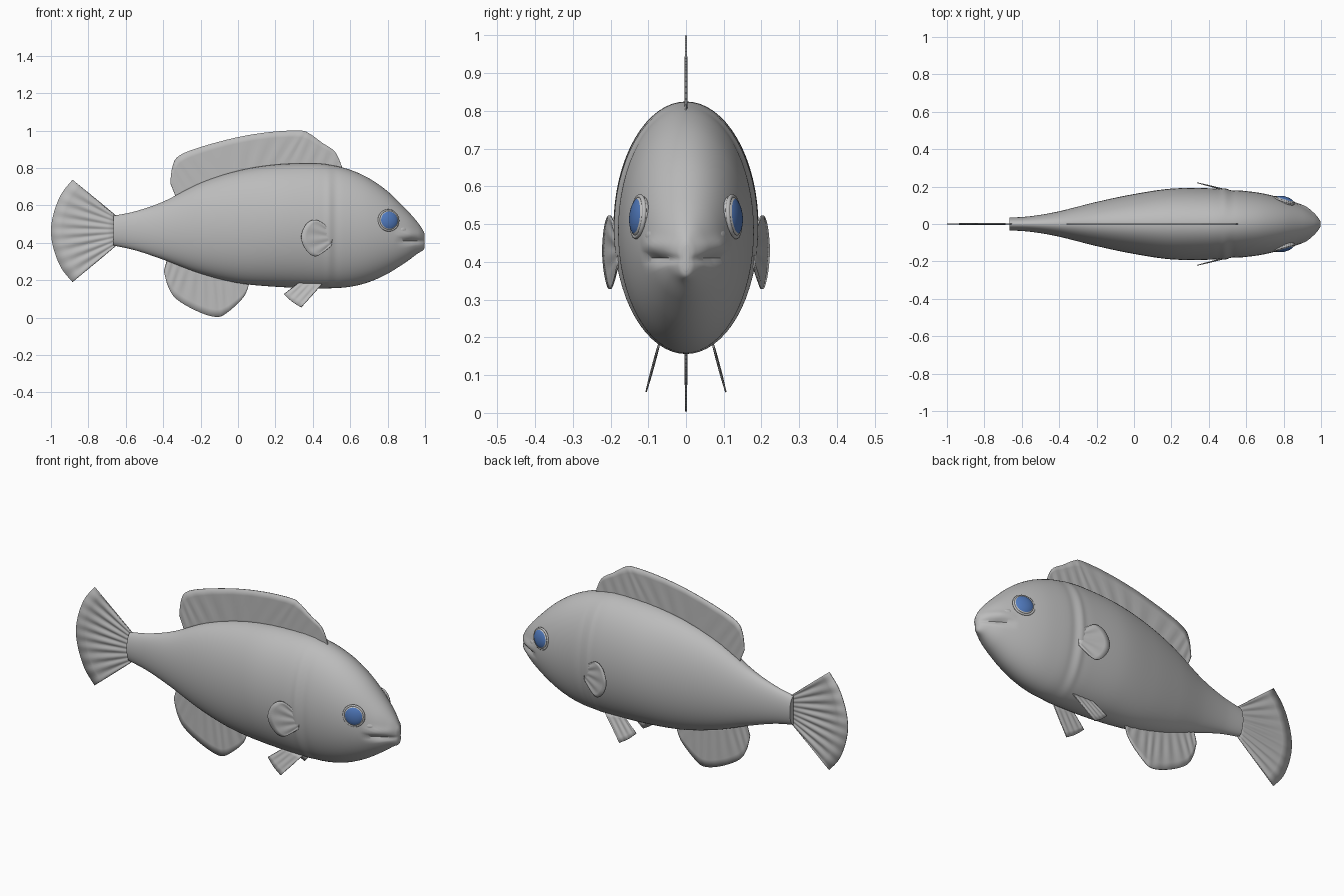
import bpy, bmesh, math
from mathutils import Vector, Matrix

cube = bpy.data.objects.get("Cube")
if cube:
    bpy.data.objects.remove(cube, do_unlink=True)


def material(name, rgb):
    mat = bpy.data.materials.new(name)
    mat.use_nodes = True
    mat.diffuse_color = (*rgb, 1)
    mat.node_tree.nodes["Principled BSDF"].inputs["Base Color"].default_value = (*rgb, 1)
    return mat


SKIN = material("grey skin", (0.5, 0.5, 0.5))
EYE_GREY = material("pale eye grey", (0.55, 0.55, 0.55))
IRIS = material("iris blue", (0.08, 0.19, 0.5))


def finish(bm, name, mats, angle=50):
    bmesh.ops.recalc_face_normals(bm, faces=bm.faces)
    mesh = bpy.data.meshes.new(name)
    bm.to_mesh(mesh)
    bm.free()
    for mat in mats:
        mesh.materials.append(mat)
    obj = bpy.data.objects.new(name, mesh)
    bpy.context.collection.objects.link(obj)
    bpy.ops.object.select_all(action='DESELECT')
    obj.select_set(True)
    bpy.context.view_layer.objects.active = obj
    bpy.ops.object.shade_smooth_by_angle(angle=math.radians(angle))
    return obj


def bump(value, centre, width):
    return math.exp(-((value - centre) / width) ** 2)


def spline(points, t):
    """Smooth point at t (0 to 1) along a list of points."""
    s = min(max(t, 0), 1) * (len(points) - 1)
    i = min(int(s), len(points) - 2)
    f = s - i
    p = [Vector(points[min(max(i + k, 0), len(points) - 1)]) for k in (-1, 0, 1, 2)]
    return (p[1] + (p[2] - p[0]) * (f / 2)
            + (p[0] * 2 - p[1] * 5 + p[2] * 4 - p[3]) * (f * f / 2)
            + (p[1] * 3 - p[0] - p[2] * 3 + p[3]) * (f ** 3 / 2))


# Body stations from tail to snout: x, belly, back, half width
STATIONS = [(-.665, .385, .545, .034), (-.55, .36, .568, .042), (-.4, .31, .62, .068),
            (-.2, .235, .72, .118), (0, .185, .785, .16), (.2, .165, .818, .189),
            (.4, .157, .825, .191), (.5, .157, .815, .184), (.6, .165, .79, .176),
            (.7, .19, .745, .161), (.8, .235, .675, .134), (.9, .298, .578, .095),
            (.96, .342, .51, .056), (.99, .36, .465, .026), (.998, .375, .445, .01)]
RINGS, SIDES = 150, 64

bm = bmesh.new()
rings = []
for i in range(RINGS + 1):
    x, low, high, half = spline(STATIONS, i / RINGS)
    # Raised edge of the gill cover
    half *= 1 + .03 * bump(x, .485, .02) - .015 * bump(x, .525, .02)
    mid, tall = (low + high) / 2, (high - low) / 2
    ring = []
    for j in range(SIDES):
        a = math.tau * j / SIDES
        y, z = half * math.cos(a), mid + tall * math.sin(a)
        # Mouth crease with a lip above it, fading out along the cheek
        snout = max(0, min(1, (x - .84) / .08))
        lip = .12 * bump(z, .445, .018) - .22 * bump(z, .408, .011)
        ring.append(bm.verts.new((x, y * (1 + lip * snout), z)))
    rings.append(ring)
for a, b in zip(rings, rings[1:]):
    for j in range(SIDES):
        k = (j + 1) % SIDES
        bm.faces.new((a[j], a[k], b[k], b[j]))
bm.faces.new(rings[0])
bm.faces.new(rings[-1])
finish(bm, "body", [SKIN])


def fin(name, root, edge, rays, depth, place=lambda x, z: 0, steps=60):
    """Thin rippled plate between a root line and an outer edge line."""
    bm = bmesh.new()
    rows = []
    for i in range(steps + 1):
        t = i / steps
        a, b = spline(root, t), spline(edge, t)
        row = []
        for j in range(7):
            x, z = a.lerp(b, j / 6)
            ripple = depth * math.sin(math.tau * rays * t) * math.sin(math.pi * j / 6)
            row.append(bm.verts.new((x, place(x, z) + ripple, z)))
        rows.append(row)
    for a, b in zip(rows, rows[1:]):
        for j in range(6):
            bm.faces.new((a[j], a[j + 1], b[j + 1], b[j]))
    obj = finish(bm, name, [SKIN])
    solid = obj.modifiers.new("thickness", 'SOLIDIFY')
    solid.thickness = .004
    solid.offset = 0
    return obj


# Fins on the centre line
fin("dorsal_fin",
    [(-.33, .64), (-.2, .69), (0, .76), (.2, .79), (.4, .8), (.56, .77)],
    [(-.362, .72), (-.35, .81), (-.315, .865), (-.2, .912), (0, .965), (.18, .993),
     (.33, 1), (.38, .985), (.45, .935), (.52, .885), (.558, .8)], 14, .002)
fin("anal_fin",
    [(-.37, .34), (-.25, .28), (-.1, .24), (.05, .2)],
    [(-.396, .25), (-.375, .17), (-.33, .1), (-.22, .035), (-.12, .004),
     (-.06, .025), (.03, .11), (.062, .19)], 10, .002)
fin("tail_fin",
    [(-.64, .535), (-.64, .395)],
    [(-.885, .737), (-.945, .66), (-.985, .56), (-1, .462), (-.985, .365),
     (-.945, .265), (-.885, .19)], 9, .004)

for side, label in ((1, "left"), (-1, "right")):
    # Paired fins
    fin(label + "_pectoral_fin",
        [(.5, .46), (.505, .43), (.5, .39)],
        [(.5, .47), (.42, .522), (.365, .5), (.338, .43), (.365, .36), (.42, .328), (.5, .385)],
        5, .002, lambda x, z: side * (.18 + .25 * (.5 - x)), 36)
    fin(label + "_pelvic_fin",
        [(.33, .19), (.39, .19), (.45, .18)],
        [(.245, .125), (.29, .085), (.338, .055)],
        4, .002, lambda x, z: side * (.072 + .27 * (.18 - z)), 24)

    # Eye: a flattened ball with a coloured front
    bm = bmesh.new()
    bmesh.ops.create_uvsphere(bm, u_segments=32, v_segments=32, radius=.055)
    for face in bm.faces:
        face.material_index = int(face.calc_center_median().z > .03)
    outward = Vector((.3, side, .1)).to_track_quat('Z', 'Y').to_matrix().to_4x4()
    bm.transform(Matrix.Translation((.805, side * .122, .52)) @ outward
                 @ Matrix.Diagonal((1, 1, .45, 1)))
    finish(bm, label + "_eye", [EYE_GREY, IRIS])

    # Raised eyelid around the eye
    bm = bmesh.new()
    loops = []
    for i in range(32):
        a = math.tau * i / 32
        loop = []
        for j in range(8):
            b = math.tau * j / 8
            r = .054 + .006 * math.cos(b)
            loop.append(bm.verts.new((r * math.cos(a), r * math.sin(a), .006 * math.sin(b))))
        loops.append(loop)
    for i in range(32):
        a, b = loops[i], loops[(i + 1) % 32]
        for j in range(8):
            k = (j + 1) % 8
            bm.faces.new((a[j], b[j], b[k], a[k]))
    bm.transform(Matrix.Translation((.805, side * .127, .52)) @ outward)
    finish(bm, label + "_eyelid", [SKIN])

    # Nostril fold
    bm = bmesh.new()
    bmesh.ops.create_uvsphere(bm, u_segments=16, v_segments=10, radius=.02)
    bm.transform(Matrix.Translation((.885, side * .092, .47))
                 @ Vector((.6, side, .2)).to_track_quat('Z', 'Y').to_matrix().to_4x4()
                 @ Matrix.Diagonal((1.3, .8, .5, 1)))
    finish(bm, label + "_nostril", [SKIN])
